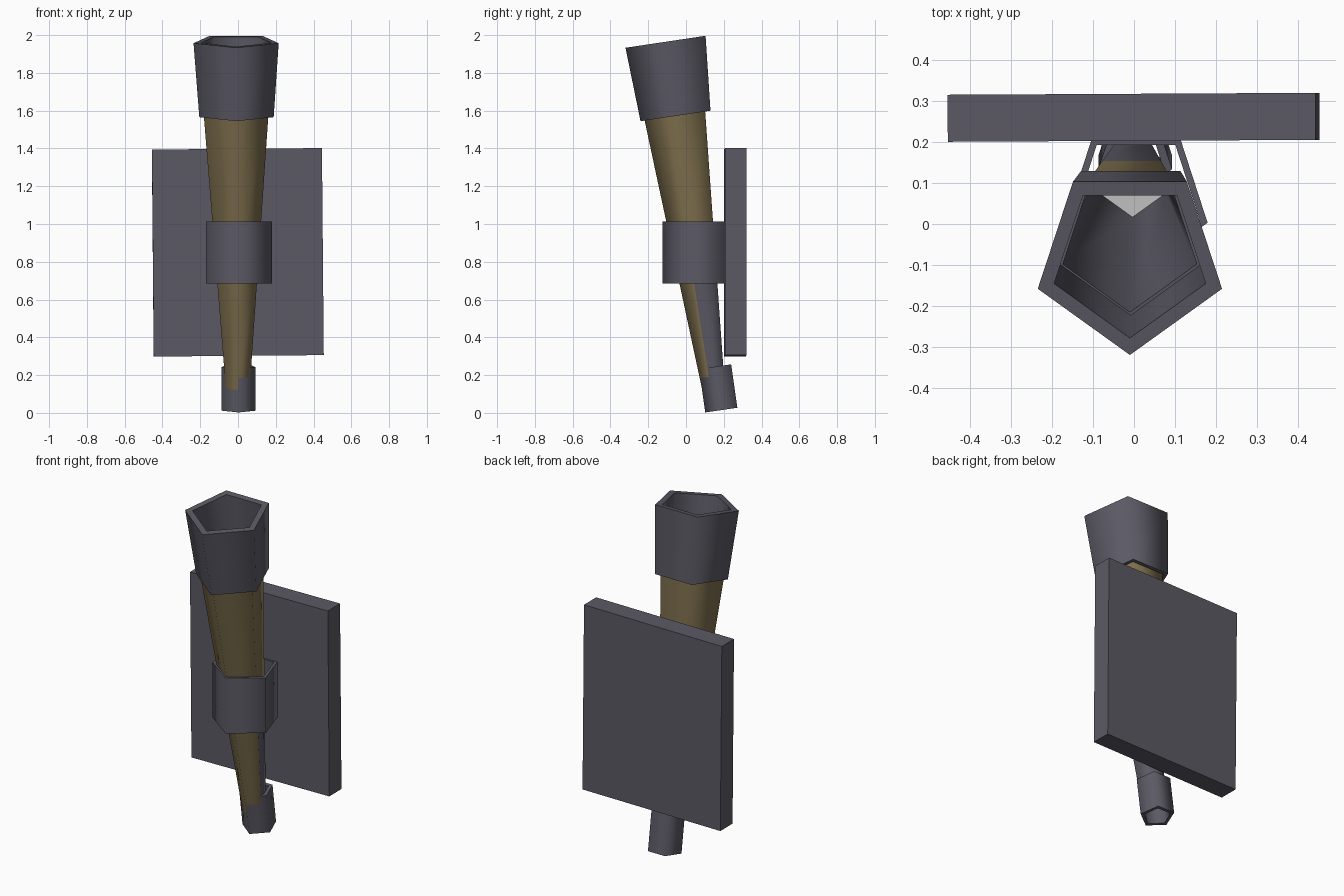
import bpy, bmesh, math

if "Cube" in bpy.data.objects:
    bpy.data.objects.remove(bpy.data.objects["Cube"])

SIDES = 5


def material(name, rgb):
    m = bpy.data.materials.new(name)
    m.diffuse_color = (*rgb, 1)
    m.use_nodes = True
    m.node_tree.nodes["Principled BSDF"].inputs["Base Color"].default_value = m.diffuse_color
    return m


IRON = material("dark_iron", (0.105, 0.102, 0.13))
WOOD = material("wood", (0.21, 0.16, 0.075))
PALE = material("pale_floor", (0.8, 0.8, 0.8))


def ring(bm, x, y, z, r, tilt):
    """Pentagon with one corner to the front, leaning forward by tilt degrees."""
    t = math.radians(tilt)
    verts = []
    for i in range(SIDES):
        a = math.tau * i / SIDES
        d = -r * math.cos(a)
        verts.append(bm.verts.new((x + r * math.sin(a), y + d * math.cos(t), z + d * math.sin(t))))
    return verts


def loft(name, rings, mats, pick=lambda band, side: 0, closed=True):
    """Skin pentagon rings; closed makes a hollow sleeve, otherwise ends are capped."""
    bm = bmesh.new()
    loops = [ring(bm, *r) for r in rings]
    n = len(loops)
    for b in range(n if closed else n - 1):
        lo, hi = loops[b], loops[(b + 1) % n]
        for i in range(SIDES):
            j = (i + 1) % SIDES
            f = bm.faces.new((lo[i], lo[j], hi[j], hi[i]))
            f.material_index = pick(b, i)
    if not closed:
        bm.faces.new(loops[0]).material_index = 0
        bm.faces.new(loops[-1]).material_index = len(mats) - 1
    bmesh.ops.recalc_face_normals(bm, faces=bm.faces)
    me = bpy.data.meshes.new(name)
    bm.to_mesh(me)
    bm.free()
    for m in mats:
        me.materials.append(m)
    ob = bpy.data.objects.new(name, me)
    bpy.context.collection.objects.link(ob)
    bpy.ops.object.select_all(action='DESELECT')
    ob.select_set(True)
    bpy.context.view_layer.objects.active = ob
    bpy.ops.object.shade_smooth_by_angle(angle=math.radians(76))
    return ob


def sleeve(name, bottom, top, wall_bottom, wall_top, tilt):
    """Hollow pentagonal tube; bottom and top are (x, y, z, radius)."""
    def inner(p, w):
        return (p[0], p[1], p[2], p[3] - w, tilt)
    return loft(name, [(*bottom, tilt), (*top, tilt), inner(top, wall_top), inner(bottom, wall_bottom)], [IRON])


# Leaning shaft: wood outside, iron lining inside, iron back below the bracket
def shaft_ring(z, inset=0.0):
    k = (z - 0.24) / 1.32
    return (-0.002 - 0.008 * k, 0.137 - 0.177 * k, z, 0.075 + 0.103 * k - inset, 7.6)


def shaft_material(band, side):
    if band >= 2:
        return 1
    return 1 if band == 0 and side in (1, 2, 3) else 0


loft("shaft",
     [shaft_ring(0.13), shaft_ring(0.85), shaft_ring(1.6), shaft_ring(1.6, 0.009), shaft_ring(0.5, 0.009)],
     [WOOD, IRON, PALE], shaft_material, closed=False)

# Flared cup and lower end cap
sleeve("cup", (-0.008, -0.036, 1.575, 0.207), (-0.01, -0.086, 1.968, 0.237), 0.022, 0.042, 8.5)
sleeve("end_cap", (0.003, 0.196, 0.016, 0.095), (0.003, 0.163, 0.246, 0.095), 0.02, 0.024, 8.3)

# Upright bracket collar
sleeve("bracket_collar", (0.005, 0.06, 0.685, 0.184), (0.005, 0.06, 1.012, 0.184), 0.02, 0.02, 0)

# Slightly crooked wall plate
bpy.ops.mesh.primitive_cube_add(size=1, location=(-0.001, 0.261, 0.85))
plate = bpy.context.object
plate.name = "wall_plate"
plate.scale = (0.9, 0.115, 1.096)
plate.rotation_euler = (0, math.radians(-0.5), math.radians(0.3))
plate.data.materials.append(IRON)
